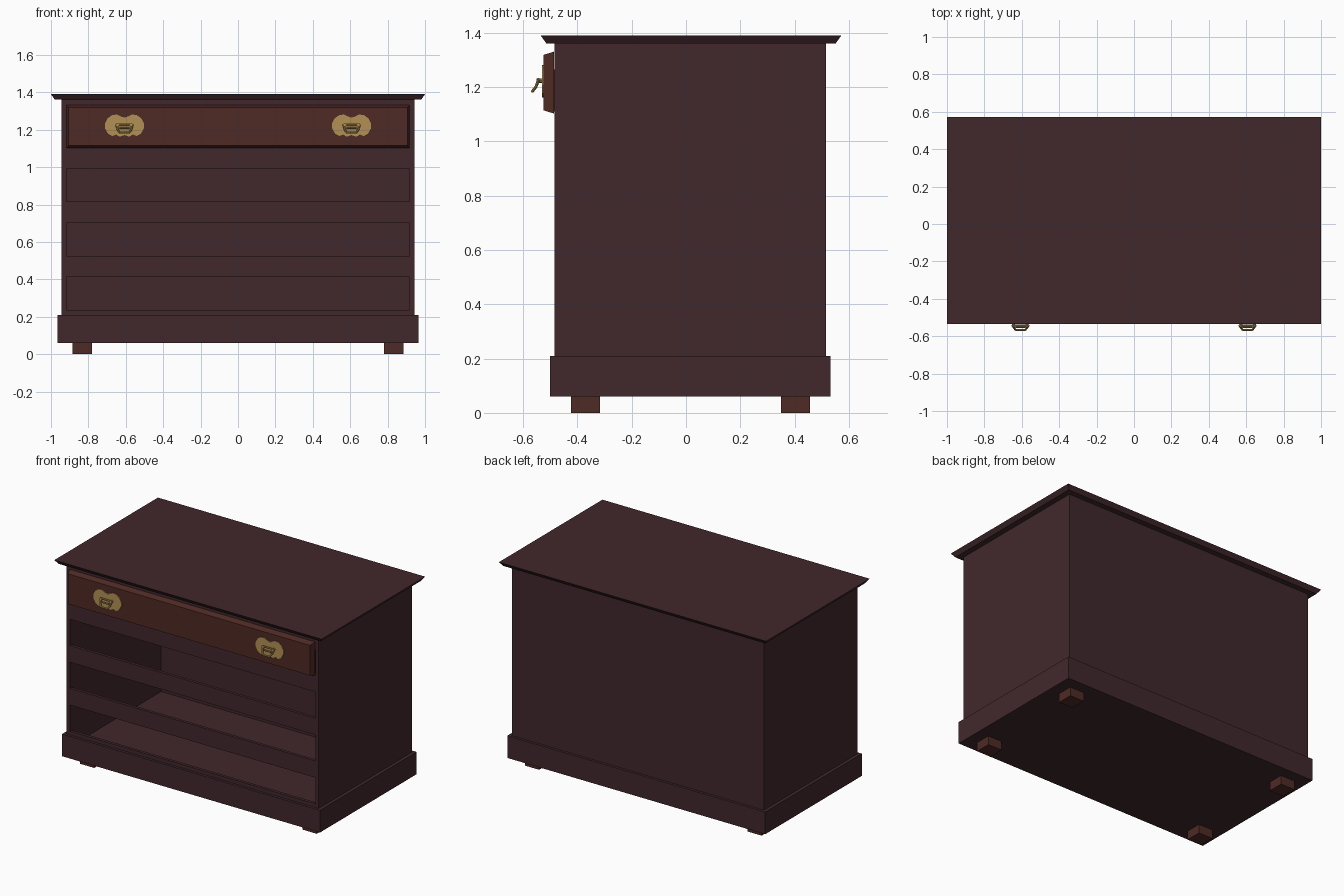
import bpy, bmesh
from mathutils import Vector

if "Cube" in bpy.data.objects:
    bpy.data.objects.remove(bpy.data.objects["Cube"])


def material(name, rgb):
    m = bpy.data.materials.new(name)
    m.diffuse_color = (*rgb, 1)
    m.use_nodes = True
    m.node_tree.nodes["Principled BSDF"].inputs["Base Color"].default_value = m.diffuse_color
    return m


DARK = material("dark_mahogany", (0.053, 0.021, 0.025))
RED = material("red_wood", (0.077, 0.023, 0.018))
BRASS = material("brass", (0.45, 0.28, 0.09))


def finish(name, bm, mat):
    bmesh.ops.recalc_face_normals(bm, faces=bm.faces)
    me = bpy.data.meshes.new(name)
    bm.to_mesh(me)
    bm.free()
    ob = bpy.data.objects.new(name, me)
    bpy.context.collection.objects.link(ob)
    if mat:
        me.materials.append(mat)
    return ob


def add_box(bm, lo, hi, near=0.0, low=0.0):
    """Box; 'near' insets the -y face, 'low' insets the bottom face."""
    lo, hi = Vector(lo), Vector(hi)
    mid = (lo + hi) / 2
    for v in bmesh.ops.create_cube(bm, size=1)["verts"]:
        s = v.co * 2
        v.co = mid + s * 0.5 * (hi - lo)
        if s.y < 0:
            v.co -= Vector((s.x, 0, s.z)) * near
        if s.z < 0:
            v.co -= Vector((s.x, s.y, 0)) * low


def boxes(name, mat, *items, **kw):
    bm = bmesh.new()
    for lo, hi in items:
        add_box(bm, lo, hi, **kw)
    return finish(name, bm, mat)


def cut(ob, cutter):
    m = ob.modifiers.new("cut", "BOOLEAN")
    m.operation = "DIFFERENCE"
    m.solver = "EXACT"
    m.object = cutter
    cutter.hide_render = True
    cutter.hide_viewport = True


# Carcass and plinth, hollowed by one shared cavity
carcass = boxes("carcass", DARK, ((-0.943, -0.485, 0.21), (0.943, 0.515, 1.365)))
plinth = boxes("plinth", DARK, ((-0.965, -0.502, 0.06), (0.965, 0.532, 0.21)))
cavity = boxes("cavity_cutter", None, ((-0.92, -0.465, 0.13), (0.92, 0.492, 1.345)))
cut(carcass, cavity)
cut(plinth, cavity)

# Four drawer openings in the front
openings = boxes("opening_cutter", None, *[
    ((-0.918, -0.6, 0.235 + 0.29 * i), (0.918, -0.44, 0.412 + 0.29 * i)) for i in range(4)])
cut(carcass, openings)

# Top board, undercut along its edge
boxes("top_board", DARK, ((-1, -0.535, 1.362), (1, 0.572, 1.39)), low=0.02)

# Feet
boxes("feet", RED, *[((x - 0.053, y - 0.053, 0), (x + 0.053, y + 0.053, 0.062))
                     for x in (-0.833, 0.833) for y in (-0.37, 0.403)])

# Top drawer: bevelled front and an open tray behind it
boxes("drawer_front", RED, ((-0.918, -0.525, 1.103), (0.918, -0.487, 1.331)), near=0.012)
boxes("drawer_tray", RED,
      ((-0.905, -0.488, 1.11), (0.905, 0.45, 1.125)),
      ((-0.905, -0.488, 1.125), (-0.885, 0.45, 1.265)),
      ((0.885, -0.488, 1.125), (0.905, 0.45, 1.265)),
      ((-0.885, 0.43, 1.125), (0.885, 0.45, 1.265)))

# Handle plate outline, right half, from top notch to bottom point
HALF = [(0, .044), (.02, .05), (.04, .06), (.065, .058), (.09, .04), (.105, .012),
        (.105, -.012), (.088, -.042), (.065, -.055), (.045, -.047), (.025, -.058), (0, -.05)]
OUTLINE = HALF + [(-x, z) for x, z in HALF[-2:0:-1]]


def add_bar(bm, a, b, r):
    a, b = Vector(a), Vector(b)
    mat = (b - a).to_track_quat("Z", "Y").to_matrix().to_4x4()
    mat.translation = (a + b) / 2
    bmesh.ops.create_cone(bm, cap_ends=True, segments=8, radius1=r, radius2=r,
                          depth=(b - a).length, matrix=mat)


for side, cx in (("left", -0.607), ("right", 0.607)):
    cz = 1.221
    # Flat scalloped plate
    bm = bmesh.new()
    face = bm.faces.new([bm.verts.new((cx + x, -0.524, cz + z)) for x, z in OUTLINE])
    ext = bmesh.ops.extrude_face_region(bm, geom=[face])["geom"]
    bmesh.ops.translate(bm, vec=(0, -0.006, 0),
                        verts=[g for g in ext if isinstance(g, bmesh.types.BMVert)])
    finish(side + "_handle_plate", bm, BRASS)

    # Posts and hanging bail
    bm = bmesh.new()
    for s in (-1, 1):
        add_bar(bm, (cx + s * .036, -0.526, cz + .003), (cx + s * .036, -0.55, cz + .003), .008)
    path = [(-.044, -.543, .008), (-.036, -.553, -.02), (-.026, -.566, -.036),
            (.026, -.566, -.036), (.036, -.553, -.02), (.044, -.543, .008)]
    pts = [(cx + x, y, cz + z) for x, y, z in path]
    for a, b in zip(pts, pts[1:] + pts[:1]):
        add_bar(bm, a, b, .0055)
    # Small finger rim under the top bar
    add_bar(bm, (cx - .026, -.55, cz - .012), (cx + .026, -.55, cz - .012), .005)
    finish(side + "_handle_bail", bm, BRASS)
